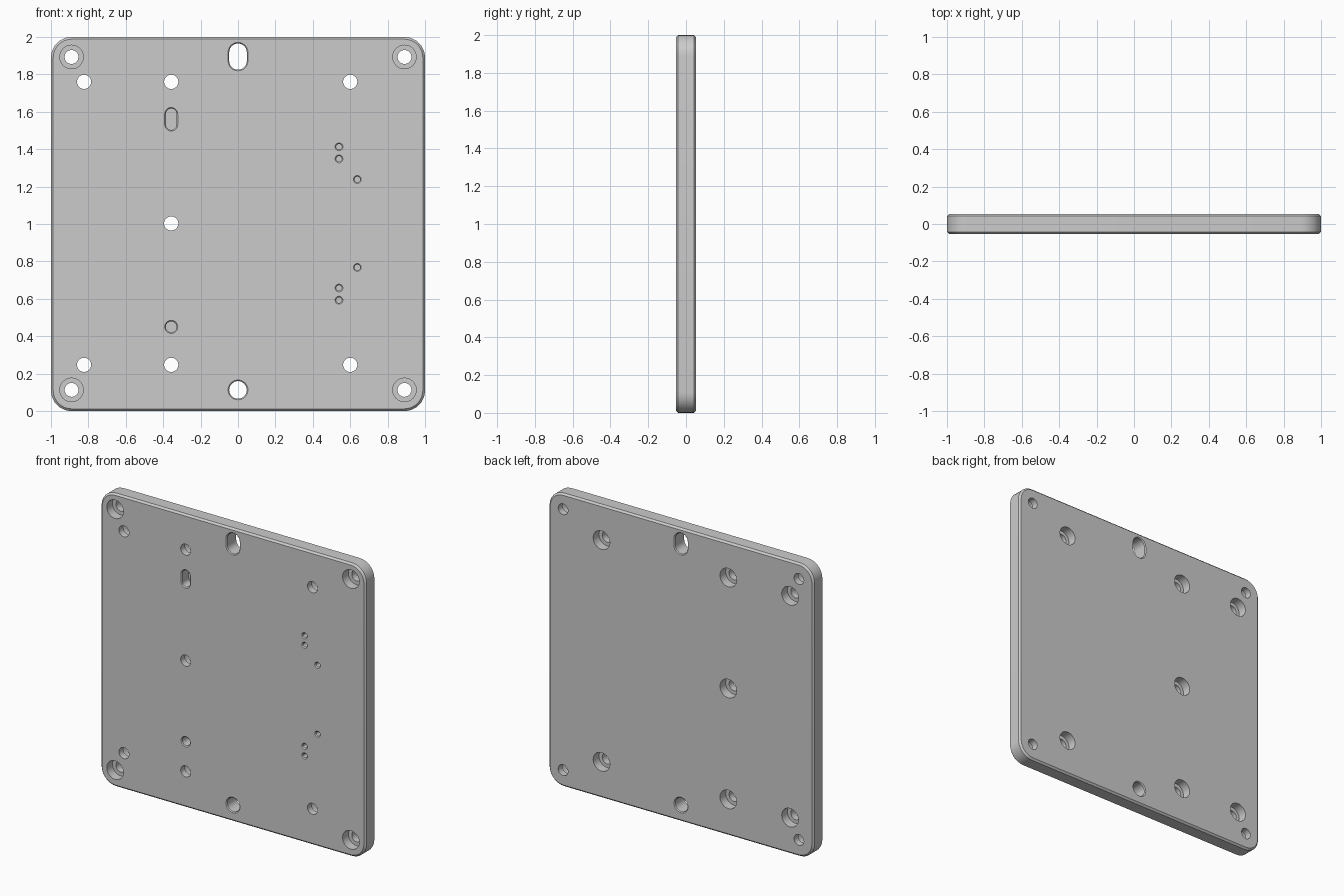
import bpy, bmesh
from math import pi, cos, sin, radians

if "Cube" in bpy.data.objects:
    bpy.data.objects.remove(bpy.data.objects["Cube"])

T = 0.054      # half thickness
C = 0.012      # outer chamfer
SEG = 8        # segments per quarter turn


def outline(cx, cz, hx, hz, r):
    """Rounded outline in XZ: quarter arcs of radius r around a core of half size hx, hz."""
    pts = []
    for q, (sx, sz) in enumerate([(1, 1), (-1, 1), (-1, -1), (1, -1)]):
        for i in range(SEG + 1):
            a = pi / 2 * (q + i / SEG)
            p = (cx + sx * hx + r * cos(a), cz + sz * hz + r * sin(a))
            if not pts or abs(p[0] - pts[-1][0]) + abs(p[1] - pts[-1][1]) > 1e-6:
                pts.append(p)
    if abs(pts[0][0] - pts[-1][0]) + abs(pts[0][1] - pts[-1][1]) < 1e-6:
        pts.pop()
    return pts


def loft(bm, cx, cz, hx, hz, profile):
    """Solid along Y through outlines given as (y, radius) pairs."""
    rings = [[bm.verts.new((x, y, z)) for x, z in outline(cx, cz, hx, hz, r)]
             for y, r in profile]
    n = len(rings[0])
    for a, b in zip(rings, rings[1:]):
        for i in range(n):
            j = (i + 1) % n
            bm.faces.new((a[i], a[j], b[j], b[i]))
    bm.faces.new(rings[0])
    bm.faces.new(rings[-1])


def finish(bm, name):
    bmesh.ops.recalc_face_normals(bm, faces=bm.faces[:])
    me = bpy.data.meshes.new(name)
    bm.to_mesh(me)
    bm.free()
    ob = bpy.data.objects.new(name, me)
    bpy.context.collection.objects.link(ob)
    return ob


# Plate with rounded corners and chamfered rim
R = 0.11
bm = bmesh.new()
loft(bm, 0, 1, 1 - R, 1 - R, [(-T, R - C), (-T + C, R), (T - C, R), (T, R - C)])
plate = finish(bm, "mounting_plate")

bm = bmesh.new()
E = 0.02       # overshoot beyond the faces

# Corner screw holes, counterbored from the front
for x in (-0.89, 0.89):
    for z in (0.113, 1.893):
        loft(bm, x, z, 0, 0, [(-T - E, 0.063), (0.008, 0.063), (0.008, 0.037), (T + E, 0.037)])

# Screw holes counterbored from the back
for x, z in [(-0.823, 0.247), (-0.823, 1.76), (-0.357, 0.247), (-0.357, 1.003),
             (-0.357, 1.76), (0.6, 0.247), (0.6, 1.76)]:
    loft(bm, x, z, 0, 0, [(-T - E, 0.038), (-0.008, 0.038), (-0.008, 0.063), (T + E, 0.063)])

# Dowel hole and slot through the plate, edges chamfered
c = 0.006
for z, h in [(0.113, 0), (1.895, 0.023)]:
    loft(bm, 0, z, 0, h, [(-T - E, 0.047 + c + E), (-T + c, 0.047),
                          (T - c, 0.047), (T + E, 0.047 + c + E)])

# Blind locating hole and slot
for z, h in [(0.45, 0), (1.56, 0.028)]:
    loft(bm, -0.357, z, 0, h, [(-T - E, 0.029 + c + E), (-T + c, 0.029), (0.02, 0.029)])

# Small blind tapped holes, mirrored about mid height
for x, d in [(0.54, 0.41), (0.54, 0.345), (0.638, 0.235)]:
    for s in (-1, 1):
        loft(bm, x, 1.003 + s * d, 0, 0, [(-T - E, 0.015 + c + E), (-T + c, 0.015), (0.02, 0.015)])

cutter = finish(bm, "hole_cutter")
cutter.hide_render = True

# Cut the holes and discard the cutter
mod = plate.modifiers.new("holes", 'BOOLEAN')
mod.operation = 'DIFFERENCE'
mod.solver = 'EXACT'
mod.object = cutter
bpy.context.view_layer.objects.active = plate
bpy.ops.object.select_all(action='DESELECT')
plate.select_set(True)
bpy.ops.object.modifier_apply(modifier=mod.name)
bpy.data.objects.remove(cutter)
bpy.ops.object.shade_smooth_by_angle(angle=radians(30))
